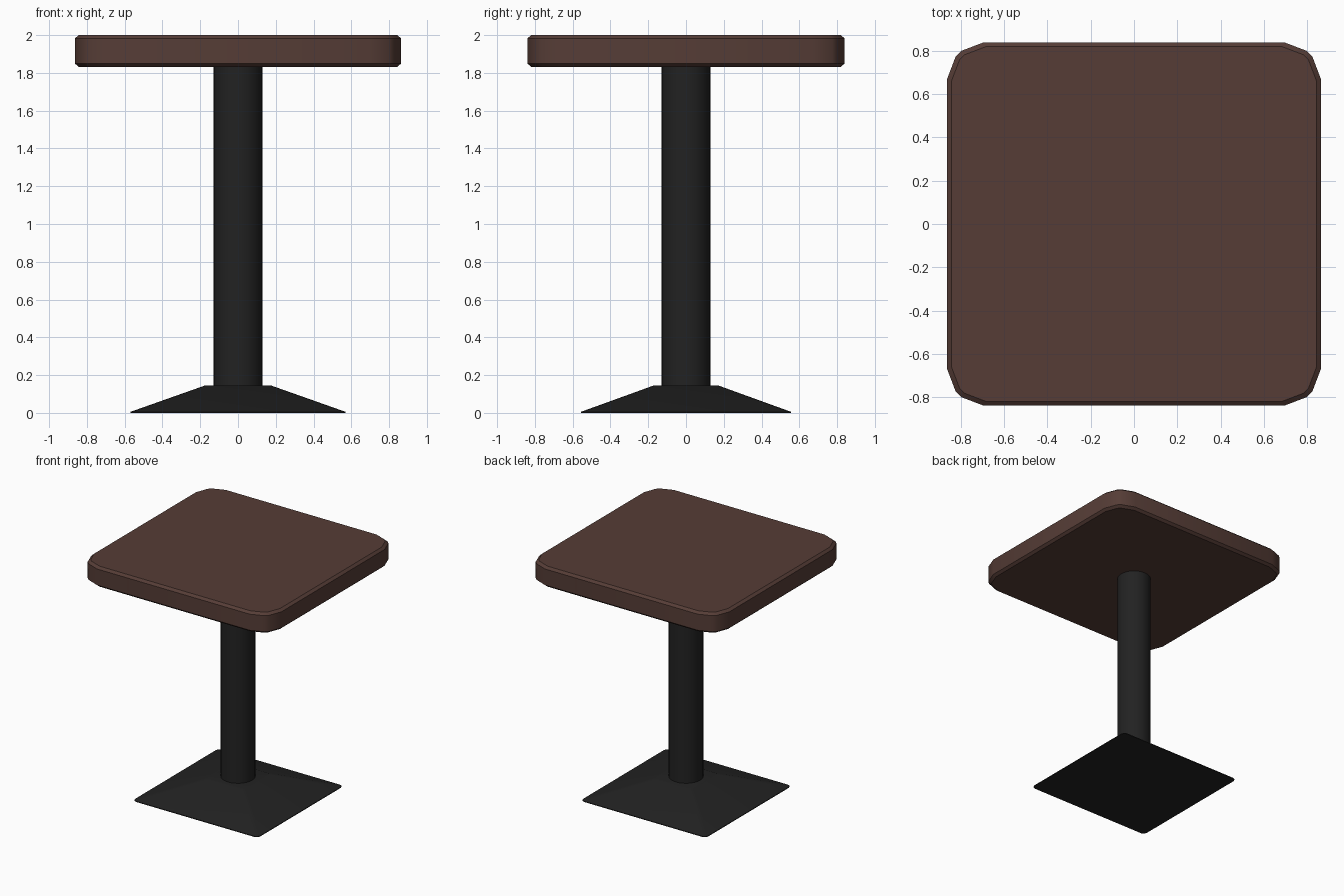
import bpy, bmesh, math

if "Cube" in bpy.data.objects:
    bpy.data.objects.remove(bpy.data.objects["Cube"])


def material(name, rgb):
    m = bpy.data.materials.new(name)
    m.diffuse_color = (*rgb, 1)
    m.use_nodes = True
    m.node_tree.nodes["Principled BSDF"].inputs["Base Color"].default_value = m.diffuse_color
    return m


brown = material("dark brown wood", (0.092, 0.046, 0.037))
black = material("black metal", (0.016, 0.016, 0.016))


def outline(hx, hy, corner):
    """Rectangle outline whose corners follow (dx, dy) insets, counterclockwise."""
    pts = []
    for sx, sy in ((1, 1), (-1, 1), (-1, -1), (1, -1)):
        c = [(sx * (hx - dx), sy * (hy - dy)) for dx, dy in corner]
        pts += c if sx * sy > 0 else c[::-1]
    return pts


def loft(name, layers, mat):
    """Stack outlines (points, z) into a closed solid."""
    bm = bmesh.new()
    rings = [[bm.verts.new((x, y, z)) for x, y in pts] for pts, z in layers]
    n = len(rings[0])
    for a, b in zip(rings, rings[1:]):
        for i in range(n):
            j = (i + 1) % n
            bm.faces.new((a[i], a[j], b[j], b[i]))
    bm.faces.new(rings[0][::-1])
    bm.faces.new(rings[-1])
    bmesh.ops.recalc_face_normals(bm, faces=bm.faces)
    me = bpy.data.meshes.new(name)
    bm.to_mesh(me)
    bm.free()
    me.materials.append(mat)
    ob = bpy.data.objects.new(name, me)
    bpy.context.collection.objects.link(ob)
    return ob


def smooth(ob, degrees):
    bpy.ops.object.select_all(action='DESELECT')
    ob.select_set(True)
    bpy.context.view_layer.objects.active = ob
    bpy.ops.object.shade_smooth_by_angle(angle=math.radians(degrees))


# Table top: slab with faceted corners and chamfered rims
cut = [(0, 0.17), (0.04, 0.065), (0.065, 0.04), (0.17, 0)]
full = outline(0.864, 0.84, cut)
inner = outline(0.844, 0.82, [(0, 0.16), (0.038, 0.06), (0.06, 0.038), (0.16, 0)])
top = loft("table_top", [(inner, 1.832), (full, 1.85), (full, 1.982), (inner, 2.0)], brown)
smooth(top, 30)

# Column
circle = [(0.129 * math.cos(i * math.tau / 32), 0.129 * math.sin(i * math.tau / 32))
          for i in range(32)]
column = loft("column", [(circle, 0.13), (circle, 1.84)], black)
smooth(column, 30)

# Foot: low pyramid with slightly rounded corners
def foot_ring(hx, hy, r):
    return outline(hx, hy, [(0, r), (0.3 * r, 0.3 * r), (r, 0)])

foot = loft("foot", [(foot_ring(0.568, 0.555, 0.03), 0),
                     (foot_ring(0.568, 0.555, 0.03), 0.006),
                     (foot_ring(0.175, 0.171, 0.02), 0.145)], black)
smooth(foot, 30)
